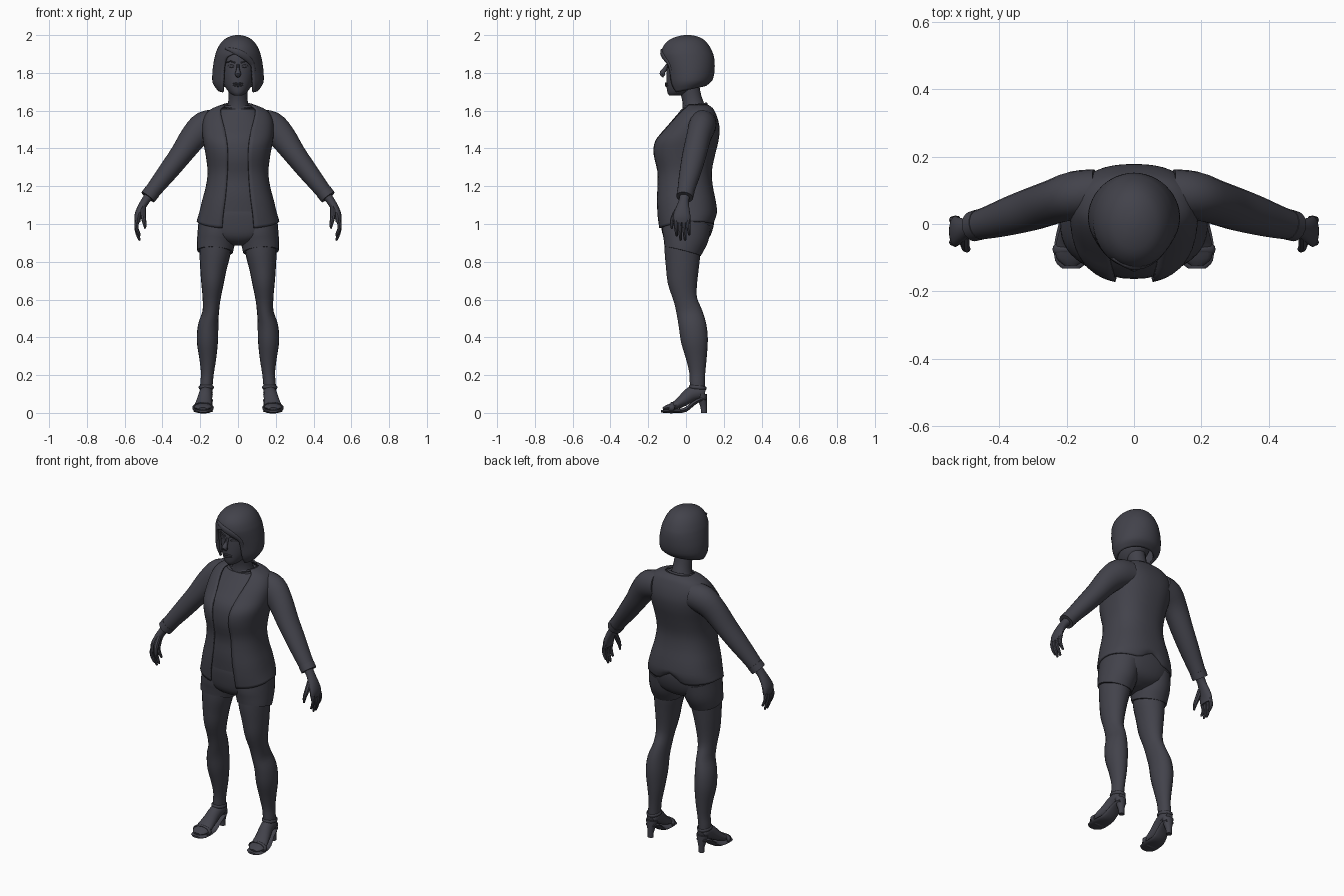
import bpy, bmesh, math
from mathutils import Vector

mat = bpy.data.materials.new("charcoal")
mat.diffuse_color = (0.055, 0.055, 0.07, 1)


def finish(name, bm, mirror=False, thick=0, angle=40):
    bmesh.ops.remove_doubles(bm, verts=bm.verts, dist=0.0003)
    bmesh.ops.recalc_face_normals(bm, faces=bm.faces)
    me = bpy.data.meshes.new(name)
    bm.to_mesh(me)
    bm.free()
    me.materials.append(mat)
    ob = bpy.data.objects.new(name, me)
    bpy.context.collection.objects.link(ob)
    bpy.ops.object.select_all(action='DESELECT')
    ob.select_set(True)
    bpy.context.view_layer.objects.active = ob
    bpy.ops.object.shade_smooth_by_angle(angle=math.radians(angle))
    if thick:
        m = ob.modifiers.new("thickness", 'SOLIDIFY')
        m.thickness, m.offset = thick, -1
    if mirror:
        ob.modifiers.new("mirror", 'MIRROR')
    return ob


def spline(rows, k):
    """Smooth in-between rows for a list of tuples."""
    out = []
    for i in range(len(rows) - 1):
        p = [rows[max(0, min(len(rows) - 1, j))] for j in (i - 1, i, i + 1, i + 2)]
        for s in range(k):
            t = s / k
            out.append([0.5 * (2 * b + (c - a) * t + (2 * a - 5 * b + 4 * c - d) * t * t
                               + (3 * b - a - 3 * c + d) * t ** 3) for a, b, c, d in zip(*p)])
    return out + [list(rows[-1])]


def skin(bm, loops, closed, caps):
    n = len(loops[0])
    for a, b in zip(loops, loops[1:]):
        for i in range(n if closed else n - 1):
            j = (i + 1) % n
            bm.faces.new((a[i], a[j], b[j], b[i]))
    for flag, loop in zip(caps, (loops[0], loops[-1])):
        if flag:
            bm.faces.new(loop)


def power(v, e):
    return math.copysign(abs(v) ** e, v)


def shell(name, rows, seg=32, e=2.0, k=3, thick=0, hem=None, caps=(1, 1), **kw):
    """Rows of (z, half width, front y, back y[, half width of front opening])."""
    bm, loops = bmesh.new(), []
    is_open = len(rows[0]) > 4
    fine = spline(rows, k)
    for r in fine:
        z, rx, yf, yb = r[:4]
        a0 = math.asin(min(1, max(0, r[4]) / rx) ** (e / 2)) if is_open else 0
        loop = []
        for i in range(seg + (1 if is_open else 0)):
            a = a0 + (2 * math.pi - 2 * a0) * i / seg
            y = (yf + yb) / 2 - (yb - yf) / 2 * power(math.cos(a), 2 / e)
            dz = hem(a) * max(0, 1 - (z - rows[0][0]) / 0.08) if hem else 0
            loop.append(bm.verts.new((rx * power(math.sin(a), 2 / e), y, z + dz)))
        loops.append(loop)
    skin(bm, loops, not is_open, caps)
    return finish(name, bm, thick=thick, **kw)


def tube(name, rows, ref=(0, 1, 0), seg=16, k=3, mirror=True, **kw):
    """Rows of (x, y, z, radius across, radius along ref)."""
    bm, loops = bmesh.new(), []
    fine = spline(rows, k)
    pts = [Vector(r[:3]) for r in fine]
    for i, r in enumerate(fine):
        t = (pts[min(i + 1, len(pts) - 1)] - pts[max(i - 1, 0)]).normalized()
        u = t.cross(Vector(ref)).normalized()
        v = u.cross(t)
        loops.append([bm.verts.new(pts[i] + u * r[3] * math.cos(a) + v * r[4] * math.sin(a))
                      for a in (2 * math.pi * s / seg for s in range(seg))])
    skin(bm, loops, True, (1, 1))
    return finish(name, bm, mirror=mirror, **kw)


def band(name, c, rx, ry, r, tilt=0, mirror=True):
    """Flattened ring around c, tilted about the x axis."""
    bm, loops = bmesh.new(), []
    for i in range(24):
        a = 2 * math.pi * i / 24
        loop = []
        for s in range(8):
            b = 2 * math.pi * s / 8
            x, y, z = (rx + r * .5 * math.cos(b)) * math.cos(a), (ry + r * .5 * math.cos(b)) * math.sin(a), r * math.sin(b)
            loop.append(bm.verts.new((c[0] + x, c[1] + y * math.cos(tilt) - z * math.sin(tilt),
                                      c[2] + y * math.sin(tilt) + z * math.cos(tilt))))
        loops.append(loop)
    skin(bm, loops + [loops[0]], True, (0, 0))
    return finish(name, bm, mirror=mirror)


# Head, neck and face
shell("head", [(1.68, .022, -.088, -.03), (1.695, .045, -.098, .02), (1.73, .07, -.103, .07),
               (1.78, .085, -.104, .10), (1.85, .095, -.1, .12), (1.91, .085, -.09, .11), (1.95, .05, -.05, .07)])
tube("neck", [(0, .045, 1.57, .08, .07), (0, .04, 1.62, .058, .06), (0, .03, 1.67, .05, .052),
              (0, .015, 1.73, .05, .055)], mirror=False)
tube("nose", [(0, -.098, 1.845, .007, .008), (0, -.115, 1.815, .010, .012), (0, -.127, 1.797, .016, .014),
              (0, -.115, 1.783, .012, .01)], seg=10, mirror=False)
for part, z, r in (("upper_lip", 1.744, .006), ("lower_lip", 1.733, .007)):
    tube(part, [(-.027, -.094, z, .002, .004), (0, -.104, z, r, .009), (.027, -.094, z, .002, .004)],
         seg=8, mirror=False)
tube("eye", [(.016, -.094, 1.833, .002, .003), (.035, -.095, 1.836, .009, .007), (.055, -.084, 1.836, .002, .003)], seg=8)
tube("eyebrow", [(.014, -.101, 1.853, .003, .003), (.038, -.098, 1.861, .004, .005), (.062, -.084, 1.855, .002, .003)], seg=8)

# Bobbed hair, open over the face
shell("hair", [(1.69, .110, -.085, .105, .082), (1.74, .134, -.100, .135, .08), (1.80, .136, -.11, .15, .077),
               (1.85, .130, -.122, .152, .072), (1.885, .123, -.13, .148, .055), (1.91, .116, -.13, .14, .0),
               (1.945, .10, -.118, .122, 0), (1.975, .075, -.088, .095, 0), (1.993, .042, -.045, .06, 0),
               (2.0, .012, -.008, .025, 0)], seg=40, thick=.012, caps=(0, 1),
      hem=lambda a: .04 * (1 - math.cos(a)) / 2)
# Swept fringe
tube("fringe", [(-.065, -.10, 1.93, .006, .006), (-.01, -.128, 1.912, .016, .008), (.04, -.118, 1.885, .018, .008),
                (.078, -.085, 1.84, .012, .008), (.085, -.07, 1.78, .004, .005)], mirror=False)

# Shirt
shell("shirt", [(1.065, .185, -.140, .13), (1.15, .165, -.146, .135), (1.25, .148, -.143, .12), (1.35, .155, -.163, .135),
                (1.45, .16, -.152, .15), (1.52, .155, -.098, .15), (1.57, .13, -.055, .14), (1.61, .09, -.022, .12)], e=2.3)
# Open jacket
body = [(1.0, .219, -.148, .152, .085), (1.05, .207, -.157, .165, .08), (1.12, .191, -.160, .158, .07),
        (1.2, .170, -.157, .142, .062), (1.28, .161, -.157, .137, .057), (1.37, .172, -.176, .155, .055),
        (1.44, .185, -.168, .172, .06), (1.50, .190, -.120, .178, .07), (1.55, .185, -.078, .17, .083),
        (1.59, .165, -.042, .155, .092), (1.615, .13, -.02, .14, .09), (1.632, .085, -.005, .115, .07)]
shell("jacket", body, seg=44, e=2.4, thick=.01, caps=(0, 0),
      hem=lambda a: -.025 * max(0, math.cos(a)) + .015 * math.sin(a) ** 2
      + .05 * max(0, 1 - abs(a - math.pi) / .3))
# Collar edge around the back of the neck
band("neckline", (0, .05, 1.627), .078, .062, .007, tilt=.15, mirror=False)

# Sleeves with cuffs
tube("sleeve", [(.11, .095, 1.53, .075, .068), (.175, .085, 1.515, .082, .072), (.235, .067, 1.46, .072, .066),
                (.30, .045, 1.37, .060, .064), (.365, .025, 1.285, .053, .058), (.42, .008, 1.215, .046, .050),
                (.473, -.006, 1.147, .040, .042)], seg=20)
tube("cuff", [(.455, -.001, 1.17, .044, .046), (.477, -.007, 1.142, .043, .045)], seg=20, k=1)

# Hands
tube("palm", [(.47, -.006, 1.15, .025, .028), (.492, -.012, 1.12, .022, .027), (.515, -.018, 1.08, .021, .037),
              (.53, -.022, 1.04, .019, .046), (.532, -.022, 1.008, .014, .044)])
for i, (y, end) in enumerate(((-.054, .935), (-.033, .912), (-.010, .912), (.012, .94))):
    top = 1.03
    tube("finger_%d" % (i + 1), [(.53, y, top, .011, .011), (.538, y, (top * 2 + end) / 3, .011, .011),
                                 (.534, y + .003, (top + end * 2) / 3, .009, .0095), (.522, y + .005, end + .006, .007, .007),
                                 (.520, y + .005, end, .003, .003)], seg=8, k=2)
tube("thumb", [(.503, -.035, 1.09, .015, .015), (.502, -.062, 1.045, .014, .014), (.496, -.074, 1.01, .011, .011),
               (.491, -.075, .975, .005, .005)], seg=8)

# Shorts
shell("shorts_seat", [(.885, .03, -.05, .05), (.905, .10, -.095, .10), (.94, .175, -.122, .13), (1.0, .205, -.133, .148),
                      (1.06, .195, -.137, .15), (1.1, .17, -.13, .13)], e=2.4)
tube("shorts_leg", [(.122, -.018, .855, .095, .099), (.120, -.012, .88, .098, .107), (.114, -.002, .93, .102, .122),
                    (.105, .005, 1.0, .105, .128)], seg=24)

# Legs
tube("leg", [(.120, -.018, .92, .085, .095), (.122, -.018, .85, .083, .095), (.130, -.019, .77, .071, .087),
             (.135, -.018, .69, .060, .078), (.140, -.003, .60, .047, .062), (.145, .018, .53, .044, .068),
             (.158, .035, .46, .054, .073), (.162, .045, .38, .056, .071), (.160, .055, .29, .045, .055),
             (.162, .060, .21, .034, .042), (.167, .060, .15, .033, .040), (.168, .062, .09, .032, .038)], seg=20)

# Feet
tube("foot", [(.187, -.122, .022, .007, .02), (.187, -.10, .028, .014, .044), (.184, -.06, .038, .022, .047),
              (.178, -.015, .066, .032, .041), (.171, .03, .1, .04, .036), (.168, .075, .108, .036, .034),
              (.168, .1, .105, .022, .024)], ref=(1, 0, 0))
# Sandal soles, straps and heels
tube("sole", [(.186, -.132, .008, .006, .026), (.186, -.11, .009, .009, .048), (.184, -.06, .010, .010, .052),
              (.180, -.005, .016, .012, .044), (.173, .04, .050, .011, .038), (.169, .075, .070, .011, .036),
              (.168, .105, .074, .010, .026)], ref=(1, 0, 0))
tube("heel", [(.169, .095, 0, .017, .015), (.169, .094, .03, .017, .017), (.168, .088, .07, .028, .024),
              (.168, .086, .10, .035, .026)], k=2)
band("ankle_strap", (.168, .062, .135), .036, .043, .009, tilt=-.1)
band("toe_strap", (.185, -.075, .027), .050, .024, .014, tilt=1.3)
